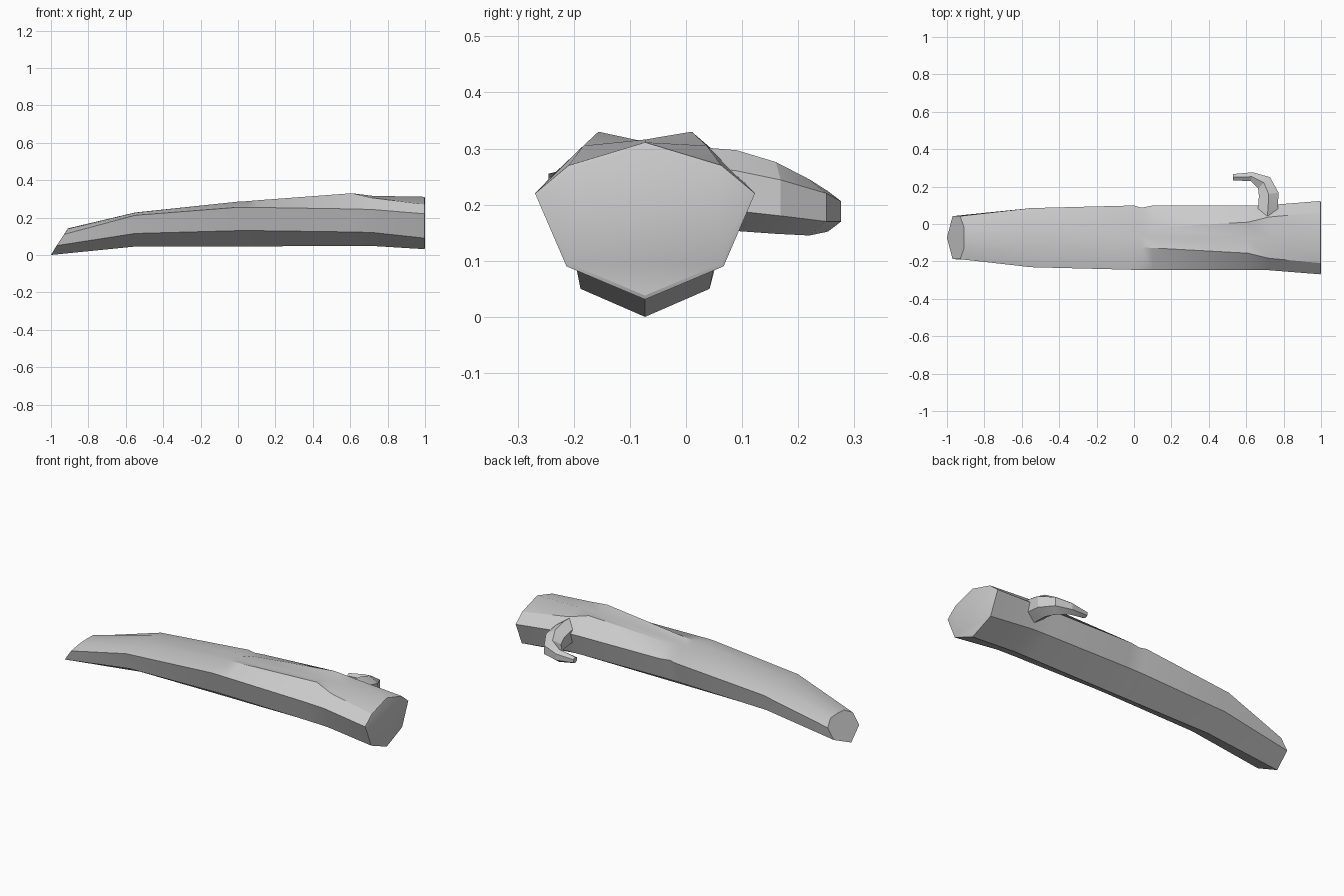
import bpy, bmesh, math
from mathutils import Vector

if "Cube" in bpy.data.objects:
    bpy.data.objects.remove(bpy.data.objects["Cube"])


def loft(name, rings, angle):
    """Skin a list of equal-sized rings and cap both ends."""
    bm = bmesh.new()
    rows = [[bm.verts.new(p) for p in ring] for ring in rings]
    n = len(rows[0])
    for a, b in zip(rows, rows[1:]):
        for i in range(n):
            j = (i + 1) % n
            bm.faces.new((a[i], a[j], b[j], b[i]))
    bm.faces.new(rows[0][::-1])
    bm.faces.new(rows[-1])
    bmesh.ops.recalc_face_normals(bm, faces=bm.faces)
    mesh = bpy.data.meshes.new(name)
    bm.to_mesh(mesh)
    bm.free()
    ob = bpy.data.objects.new(name, mesh)
    bpy.context.collection.objects.link(ob)
    bpy.context.view_layer.objects.active = ob
    ob.select_set(True)
    bpy.ops.object.shade_smooth_by_angle(angle=math.radians(angle))
    ob.select_set(False)
    return ob


CY = -0.073  # log axis


def log_ring(x, bottom, lower, side, shoulder, top, notch=0.0):
    """Eight-sided section; pairs are (half width, z), notch dents the +y side."""
    right = [lower, (side[0] - notch, side[1]), (shoulder[0] - notch, shoulder[1] - notch)]
    left = [shoulder, side, lower]
    pts = [(x, CY, bottom)] + [(x, CY + w, z) for w, z in right]
    return pts + [(x, CY, top)] + [(x, CY - w, z) for w, z in left]


# Log trunk: x, bottom z, lower corner, side corner, shoulder ridge, top z
stations = [
    (-0.55, 0.045, (0.128, 0.115), (0.158, 0.212), (0.075, 0.226), 0.227),
    (0.00, 0.046, (0.135, 0.130), (0.172, 0.255), (0.050, 0.285), 0.275),
    (0.04, 0.046, (0.135, 0.130), (0.172, 0.255), (0.052, 0.287), 0.278, 0.012),
    (0.10, 0.046, (0.135, 0.130), (0.172, 0.254), (0.055, 0.292), 0.281),
    (0.61, 0.048, (0.136, 0.123), (0.172, 0.246), (0.083, 0.330), 0.312),
    (0.72, 0.048, (0.136, 0.120), (0.174, 0.243), (0.110, 0.305), 0.316),
    (0.99, 0.031, (0.140, 0.090), (0.196, 0.220), (0.136, 0.270), 0.311),
]
trunk = [log_ring(*s) for s in stations]

# Slanted narrow end
half = [(-1.0, 0, 0.0), (-0.97, 0.115, 0.05), (-0.93, 0.115, 0.110),
        (-0.91, 0.060, 0.140), (-0.91, 0, 0.142)]
tip = [(x, CY + w, z) for x, w, z in half]
tip += [(x, CY - w, z) for x, w, z in half[3:0:-1]]
# Chamfered broad end
mid = Vector((0, CY, 0.17))
cap = [(1.0, CY + (y - CY) * 0.95, 0.17 + (z - 0.17) * 0.95) for _, y, z in trunk[-1]]
rim = [(1.0 - 0.003, y, z) for _, y, z in trunk[-1]]
loft("log_trunk", [tip] + trunk[:-1] + [rim, cap], 25)

# Curved branch stub: centre, in-plane half width, half height
path = [((0.712, 0.03, 0.228), 0.055, 0.074),
        ((0.717, 0.09, 0.225), 0.053, 0.072),
        ((0.720, 0.16, 0.212), 0.053, 0.064),
        ((0.695, 0.22, 0.195), 0.044, 0.050),
        ((0.630, 0.253, 0.188), 0.024, 0.036),
        ((0.530, 0.250, 0.188), 0.017, 0.018)]
centres = [Vector(p[0]) for p in path]
rings = []
for k, (_, w, h) in enumerate(path):
    t = centres[min(k + 1, len(path) - 1)] - centres[max(k - 1, 0)]
    side = Vector((t.y, -t.x, 0)).normalized()
    ring = []
    for i in range(6):
        a = math.radians(60 * i + 90)
        ring.append(centres[k] + side * (w * math.cos(a) / 0.866) + Vector((0, 0, h * math.sin(a))))
    rings.append(ring)
loft("branch_stub", rings, 20)
